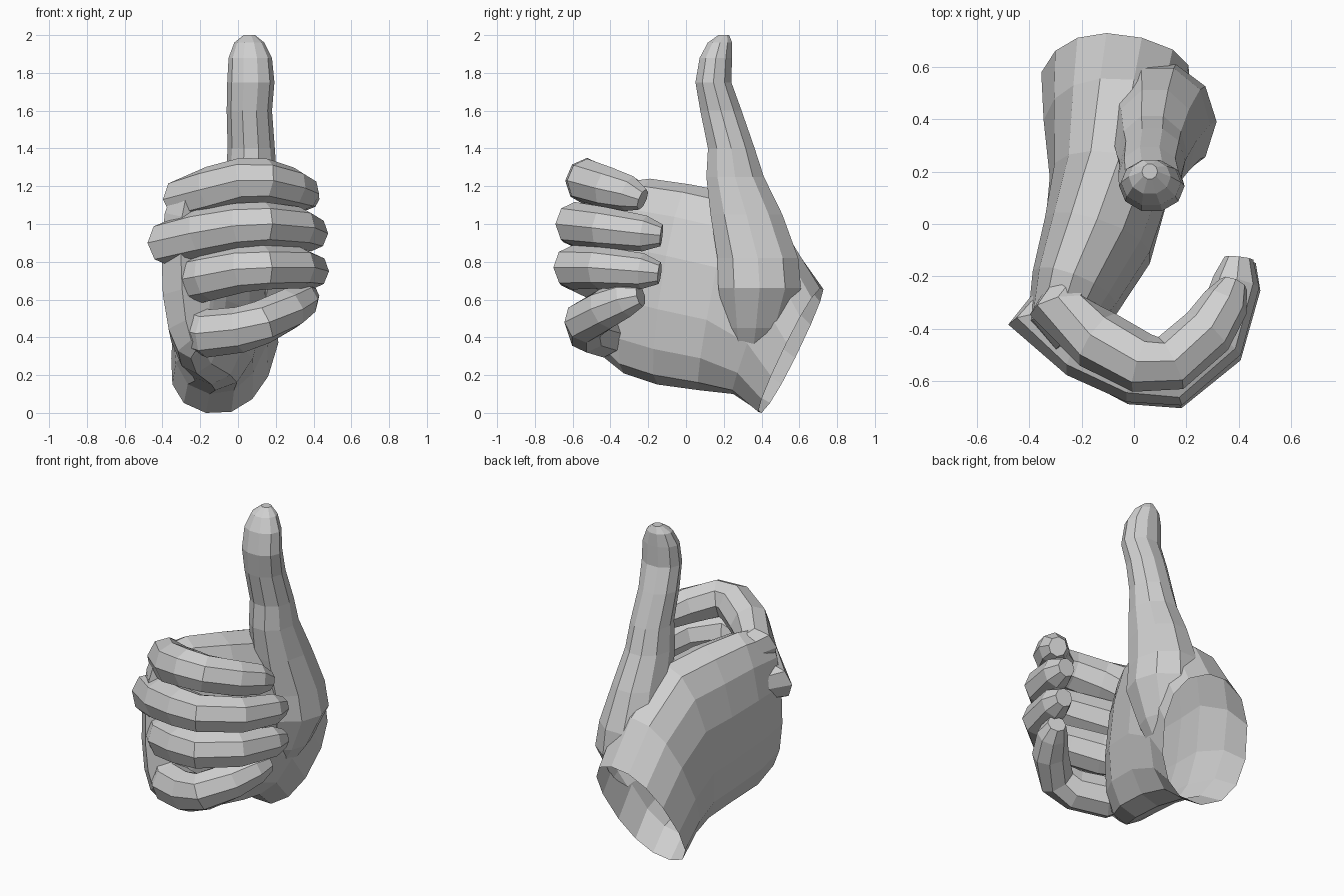
import bpy, bmesh
from math import cos, sin, pi
from mathutils import Vector as V

old = bpy.data.objects.get("Cube")
if old:
    bpy.data.objects.remove(old, do_unlink=True)

grey = bpy.data.materials.new("plain grey")
grey.use_nodes = True
grey.diffuse_color = (0.63, 0.63, 0.63, 1)
grey.node_tree.nodes["Principled BSDF"].inputs["Base Color"].default_value = grey.diffuse_color


def ring(center, a, b, sides, power=1.0):
    """Closed cross-section spanned by two half-axes; power < 1 makes it boxier."""
    def soft(v):
        return abs(v) ** power * (1 if v > 0 else -1) if abs(v) > 1e-6 else 0
    return [center + a * soft(cos(2 * pi * i / sides)) + b * soft(sin(2 * pi * i / sides))
            for i in range(sides)]


def loft(name, rings):
    """Skin a row of rings and close both ends."""
    bm = bmesh.new()
    rows = [[bm.verts.new(p) for p in r] for r in rings]
    n = len(rows[0])
    for low, high in zip(rows, rows[1:]):
        for i in range(n):
            j = (i + 1) % n
            bm.faces.new((low[i], low[j], high[j], high[i]))
    bm.faces.new(rows[0])
    bm.faces.new(rows[-1])
    bmesh.ops.recalc_face_normals(bm, faces=bm.faces)
    mesh = bpy.data.meshes.new(name)
    bm.to_mesh(mesh)
    bm.free()
    mesh.materials.append(grey)
    obj = bpy.data.objects.new(name, mesh)
    bpy.context.collection.objects.link(obj)
    return obj


def tangent(points, i):
    return (points[min(i + 1, len(points) - 1)] - points[max(i - 1, 0)]).normalized()


# Palm and wrist: top edge point, bottom edge point, half thickness
palm = [
    ((0.03, 0.71, 0.66), (-0.17, 0.40, 0.00), 0.275),
    ((0.00, 0.55, 0.92), (-0.15, 0.25, 0.10), 0.26),
    ((-0.05, 0.27, 1.16), (-0.12, 0.07, 0.12), 0.235),
    ((-0.14, 0.02, 1.21), (-0.14, -0.15, 0.15), 0.215),
    ((-0.23, -0.19, 1.24), (-0.22, -0.33, 0.21), 0.175),
    ((-0.28, -0.35, 1.22), (-0.25, -0.43, 0.29), 0.14),
    ((-0.24, -0.43, 1.18), (-0.21, -0.48, 0.35), 0.09),
]
centers = [(V(t) + V(b)) / 2 for t, b, _ in palm]
rings = []
for i, (t, b, half) in enumerate(palm):
    up = (V(t) - V(b)) / 2
    side = tangent(centers, i).cross(up).normalized()
    rings.append(ring(centers[i], up, side * half, 14, 0.88))
hand = loft("hand", rings)
wrist = centers[0]
wrist_normal = (rings[0][0] - wrist).cross(rings[0][3] - wrist).normalized()

# Thumb with its fleshy base: x, y, z, half width, half depth
thumb = [
    (-0.02, 0.34, 0.22, 0.08, 0.08),
    (0.05, 0.37, 0.45, 0.17, 0.17),
    (0.09, 0.39, 0.66, 0.225, 0.23),
    (0.09, 0.38, 0.82, 0.20, 0.225),
    (0.08, 0.32, 1.05, 0.16, 0.20),
    (0.07, 0.26, 1.25, 0.135, 0.16),
    (0.07, 0.24, 1.40, 0.125, 0.13),
    (0.06, 0.185, 1.60, 0.12, 0.115),
    (0.068, 0.145, 1.75, 0.125, 0.10),
    (0.065, 0.158, 1.88, 0.115, 0.09),
    (0.06, 0.18, 1.96, 0.08, 0.068),
    (0.06, 0.20, 2.00, 0.03, 0.03),
]
parts = [loft("thumb", [ring(V((x, y, z)), V((w, 0, 0)), V((0, d, 0)), 10)
                        for x, y, z, w, d in thumb])]

# Curled fingers: center line from inside the palm, round the knuckles, to the tip
fingers = {
    "index_finger": [(-0.20, -0.17, 1.08), (-0.28, -0.32, 1.13), (-0.14, -0.44, 1.18),
                     (0.03, -0.53, 1.23), (0.14, -0.53, 1.23), (0.28, -0.41, 1.19),
                     (0.35, -0.30, 1.16), (0.38, -0.23, 1.13)],
    "middle_finger": [(-0.23, -0.20, 0.88), (-0.36, -0.37, 0.90), (-0.20, -0.47, 0.95),
                      (0.01, -0.57, 0.99), (0.14, -0.59, 1.00), (0.32, -0.44, 0.98),
                      (0.39, -0.22, 0.95), (0.40, -0.13, 0.94)],
    "ring_finger": [(-0.22, -0.20, 0.69), (-0.28, -0.36, 0.69), (-0.16, -0.48, 0.72),
                    (0.02, -0.58, 0.76), (0.14, -0.60, 0.77), (0.32, -0.46, 0.77),
                    (0.395, -0.23, 0.75), (0.41, -0.14, 0.74)],
    "little_finger": [(-0.19, -0.18, 0.46), (-0.25, -0.35, 0.46), (-0.16, -0.44, 0.42),
                      (0.01, -0.52, 0.44), (0.13, -0.54, 0.48), (0.27, -0.43, 0.55),
                      (0.345, -0.32, 0.60), (0.38, -0.24, 0.62)],
}
radii = [0.08, 0.12, 0.12, 0.115, 0.11, 0.105, 0.09, 0.055]
for name, path in fingers.items():
    points = [V(p) for p in path]
    rings = []
    for i, (p, r) in enumerate(zip(points, radii)):
        t = tangent(points, i)
        side = t.cross(V((0, 0, 1))).normalized()
        rings.append(ring(p, side * r, side.cross(t) * r * 1.06, 8))
    parts.append(loft(name, rings))

# Weld everything into one skin
for part in parts:
    weld = hand.modifiers.new("weld_" + part.name, 'BOOLEAN')
    weld.operation = 'UNION'
    weld.solver = 'EXACT'
    weld.use_self = True
    weld.object = part
bpy.context.view_layer.update()
skin = bpy.data.meshes.new_from_object(hand.evaluated_get(bpy.context.evaluated_depsgraph_get()))
hand.modifiers.clear()
hand.data = skin
for part in parts:
    bpy.data.objects.remove(part, do_unlink=True)

# Open the hollow wrist
bm = bmesh.new()
bm.from_mesh(skin)
cap = [f for f in bm.faces if abs(f.normal.dot(wrist_normal)) > 0.99
       and abs((f.calc_center_median() - wrist).dot(wrist_normal)) < 0.01]
bmesh.ops.delete(bm, geom=cap, context='FACES')
bm.to_mesh(skin)
bm.free()
